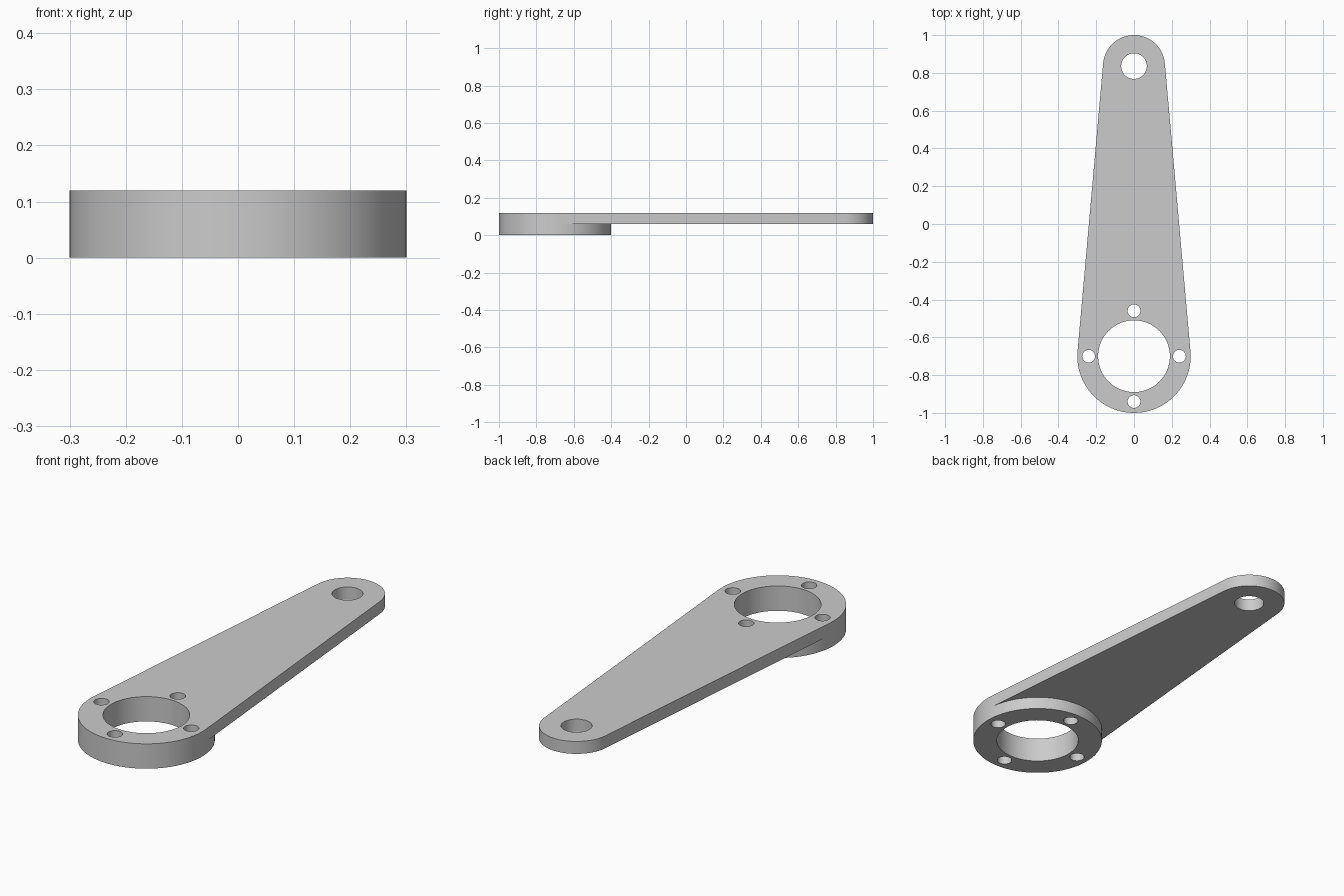
import bpy, bmesh
from math import sin, cos, pi, asin, radians

if "Cube" in bpy.data.objects:
    bpy.data.objects.remove(bpy.data.objects["Cube"])

BIG_Y, BIG_R = -0.70, 0.30
TIP_Y, TIP_R = 0.836, 0.164
STEP_Z, TOP_Z = 0.06, 0.12

grey = bpy.data.materials.new("plain_grey")
grey.use_nodes = True
grey.diffuse_color = (0.6, 0.6, 0.6, 1)
grey.node_tree.nodes["Principled BSDF"].inputs["Base Color"].default_value = (0.6, 0.6, 0.6, 1)


def arc(cy, r, start, end, n):
    """Points along an arc centred on the lever's axis, both ends included."""
    steps = [start + (end - start) * i / n for i in range(n + 1)]
    return [(r * cos(t), cy + r * sin(t)) for t in steps]


def make_object(name, bm):
    bmesh.ops.recalc_face_normals(bm, faces=bm.faces)
    mesh = bpy.data.meshes.new(name)
    bm.to_mesh(mesh)
    bm.free()
    mesh.materials.append(grey)
    obj = bpy.data.objects.new(name, mesh)
    bpy.context.collection.objects.link(obj)
    return obj


# Tapered plate whose straight sides are tangent to both round ends
tilt = asin((BIG_R - TIP_R) / (TIP_Y - BIG_Y))
front_arc = arc(BIG_Y, BIG_R, pi - tilt, 2 * pi + tilt, 64)
back_arc = arc(BIG_Y, BIG_R, tilt, pi - tilt, 56)[1:-1]
tip_arc = arc(TIP_Y, TIP_R, tilt, pi - tilt, 48)

bm = bmesh.new()


def ring(points, z):
    return [bm.verts.new((x, y, z)) for x, y in points]


def walls(lower, upper):
    for i in range(len(lower)):
        bm.faces.new((lower[i - 1], lower[i], upper[i], upper[i - 1]))


front, back, tip = (ring(p, STEP_Z) for p in (front_arc, back_arc, tip_arc))
top = ring(front_arc + tip_arc, TOP_Z)
base = ring(front_arc + back_arc, 0)
walls(front + tip, top)
walls(base, front + back)
bm.faces.new(top)
bm.faces.new(base)
# Underside of the arm, ending at the round boss
bm.faces.new([front[-1]] + tip + [front[0]] + back[::-1])
lever = make_object("lever_arm", bm)

# Through holes: shaft bore, tip hole and four bolt holes
holes = [(0, BIG_Y, 0.19, 96), (0, TIP_Y, 0.068, 48)]
for i in range(4):
    holes.append((0.24 * cos(i * pi / 2), BIG_Y + 0.24 * sin(i * pi / 2), 0.034, 32))

bm = bmesh.new()
for x, y, r, n in holes:
    made = bmesh.ops.create_cone(bm, cap_ends=True, segments=n, radius1=r, radius2=r, depth=0.4)
    bmesh.ops.translate(bm, verts=made["verts"], vec=(x, y, STEP_Z))
cutter = make_object("hole_cutter", bm)
cutter.hide_render = True

cut = lever.modifiers.new("holes", "BOOLEAN")
cut.operation = "DIFFERENCE"
cut.solver = "EXACT"
cut.object = cutter

bpy.ops.object.select_all(action="DESELECT")
lever.select_set(True)
bpy.context.view_layer.objects.active = lever
bpy.ops.object.modifier_apply(modifier=cut.name)
bpy.data.objects.remove(cutter)
bpy.ops.object.shade_smooth_by_angle(angle=radians(30))
